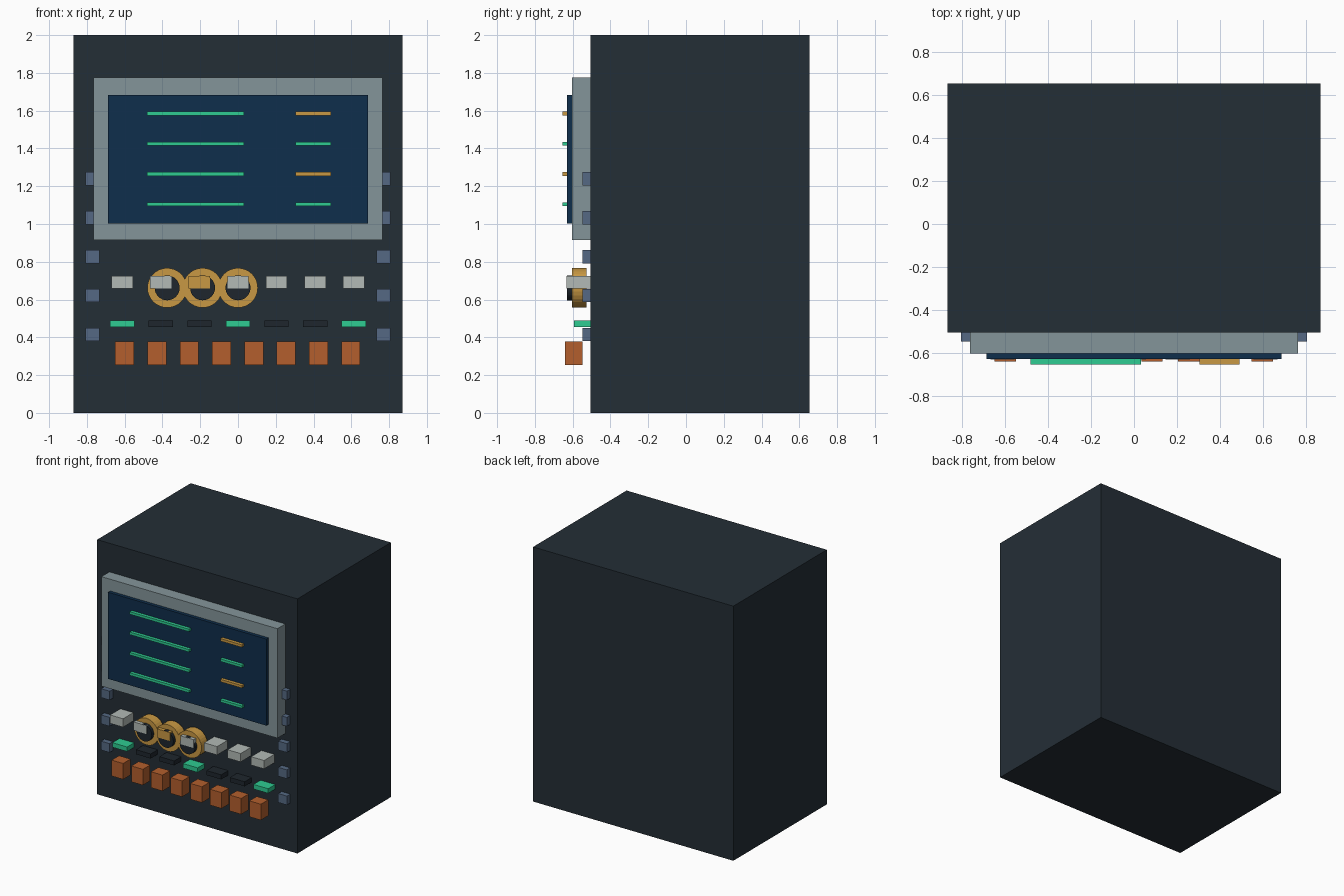
import bpy
from math import pi

cube = bpy.data.objects.get("Cube")
if cube:
    bpy.data.objects.remove(cube, do_unlink=True)


def material(name, r, g, b):
    """Make a flat material from an 8-bit sRGB colour."""
    lin = [((c / 255 + 0.055) / 1.055) ** 2.4 for c in (r, g, b)]
    m = bpy.data.materials.new(name)
    m.use_nodes = True
    m.diffuse_color = (*lin, 1)
    m.node_tree.nodes["Principled BSDF"].inputs["Base Color"].default_value = (*lin, 1)
    return m


CASE = material("dark_case", 36, 46, 54)
BEZEL = material("grey_bezel", 132, 149, 154)
SCREEN = material("navy_screen", 15, 46, 76)
GREEN = material("green", 46, 204, 146)
AMBER = material("amber", 201, 153, 67)
ORANGE = material("orange", 179, 95, 45)
PALE = material("pale_grey", 178, 186, 182)
SLATE = material("slate_blue", 85, 105, 131)
DARK = material("dark_lamp", 30, 38, 45)

FACE = -0.505  # front face of the case


def finish(name, mat):
    ob = bpy.context.object
    ob.name = ob.data.name = name
    ob.data.materials.append(mat)
    return ob


def box(name, mat, x, z, width, height, front, back=FACE):
    """Box centred on x and z, spanning front to back in y."""
    bpy.ops.mesh.primitive_cube_add(size=1, location=(x, (front + back) / 2, z))
    bpy.context.object.scale = (width, back - front, height)
    bpy.ops.object.transform_apply(location=False, rotation=False)
    return finish(name, mat)


def disc(name, mat, x, z, radius, front, back):
    """Cylinder facing the front."""
    bpy.ops.mesh.primitive_cylinder_add(
        vertices=32, radius=radius, depth=back - front,
        location=(x, (front + back) / 2, z), rotation=(pi / 2, 0, 0))
    return finish(name, mat)


# Case and display
box("case", CASE, 0, 1, 1.74, 2, FACE, 0.655)
box("display_bezel", BEZEL, 0, 1.345, 1.53, 0.86, -0.603)
box("display_screen", SCREEN, 0, 1.343, 1.375, 0.68, -0.63)

# Readout lines on the screen
for i in range(4):
    z = 1.585 - 0.16 * i
    box(f"long_readout_{i + 1}", GREEN, -0.225, z, 0.515, 0.02, -0.655, -0.63)
    box(f"short_readout_{i + 1}", GREEN if i % 2 else AMBER,
        0.398, z, 0.187, 0.02, -0.655, -0.63)

# Side buttons
for side, x in (("right", -0.77), ("left", 0.77)):
    for i in range(5):
        box(f"{side}_side_button_{i + 1}", SLATE, x, 0.415 + 0.206 * i,
            0.075, 0.07, -0.547)

# Round dials with raised dark faces
for i in range(3):
    x = -0.375 + 0.1875 * i
    disc(f"dial_rim_{i + 1}", AMBER, x, 0.662, 0.105, -0.603, -0.527)
    disc(f"dial_face_{i + 1}", DARK, x, 0.662, 0.066, -0.629, -0.603)

# Switches and indicator lamps
for i in range(7):
    x = -0.613 + 0.2043 * i
    box(f"switch_{i + 1}", AMBER if i == 2 else PALE, x, 0.692, 0.113, 0.066, -0.632)
    box(f"lamp_{i + 1}", DARK if i % 3 else GREEN, x, 0.472, 0.128, 0.036, -0.592)

# Row of orange keys
for i in range(8):
    box(f"key_{i + 1}", ORANGE, -0.6 + 0.171 * i, 0.316, 0.1, 0.125, -0.64, -0.548)
